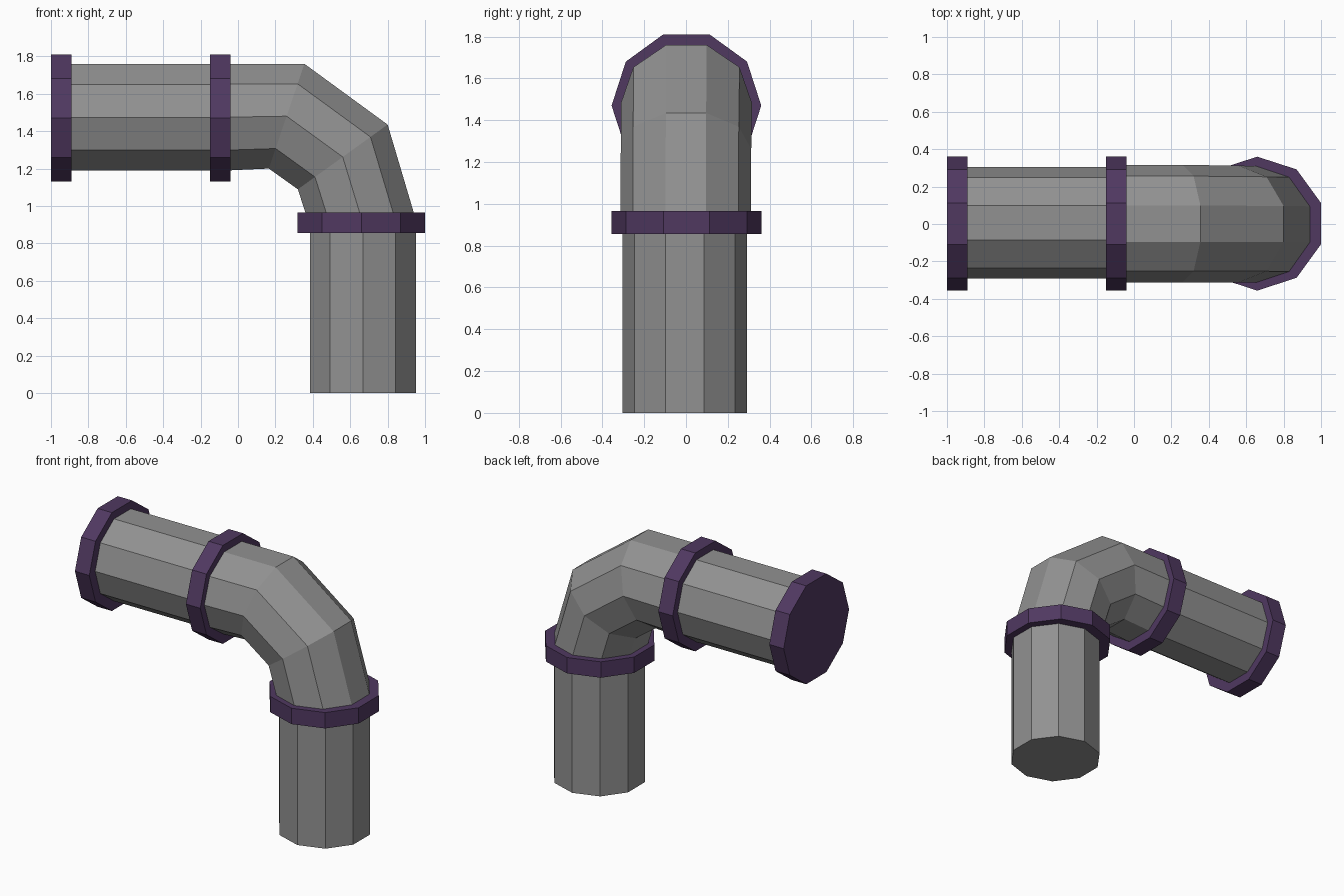
import bpy, bmesh, math
from mathutils import Vector

if "Cube" in bpy.data.objects:
    bpy.data.objects.remove(bpy.data.objects["Cube"])

SIDES = 10
APOTHEM = math.sin(math.radians(72))  # decagon flat distance for radius 1


def material(name, rgb):
    m = bpy.data.materials.new(name)
    m.diffuse_color = (*rgb, 1.0)
    m.use_nodes = True
    m.node_tree.nodes["Principled BSDF"].inputs["Base Color"].default_value = m.diffuse_color
    return m


steel = material("pipe grey", (0.285, 0.285, 0.285))
purple = material("collar purple", (0.080, 0.040, 0.118))


def loft(name, rings, mat):
    """Skin ten-sided rings; each ring = (centre, half-height vector across flats, y radius)."""
    bm = bmesh.new()
    loops = []
    for centre, half, ry in rings:
        c, h = Vector(centre), Vector(half) / APOTHEM
        loop = []
        for k in range(SIDES):
            a = 2 * math.pi * k / SIDES
            loop.append(bm.verts.new(c + h * math.sin(a) + Vector((0, ry * math.cos(a), 0))))
        loops.append(loop)
    for a, b in zip(loops, loops[1:]):
        for k in range(SIDES):
            n = (k + 1) % SIDES
            bm.faces.new((a[k], a[n], b[n], b[k]))
    bm.faces.new(loops[0])
    bm.faces.new(loops[-1])
    bmesh.ops.recalc_face_normals(bm, faces=bm.faces)
    me = bpy.data.meshes.new(name)
    bm.to_mesh(me)
    bm.free()
    me.materials.append(mat)
    ob = bpy.data.objects.new(name, me)
    bpy.context.collection.objects.link(ob)
    return ob


def along_x(name, x0, x1, y, z, r, mat):
    half = (0, 0, r * APOTHEM)
    loft(name, [((x0, y, z), half, r), ((x1, y, z), half, r)], mat)


def along_z(name, z0, z1, x, y, r, mat):
    half = (r * APOTHEM, 0, 0)
    loft(name, [((x, y, z0), half, r), ((x, y, z1), half, r)], mat)


# Straight pipes
along_x("horizontal_pipe", -0.95, -0.095, 0.007, 1.474, 0.299, steel)
along_z("vertical_pipe", 0.0, 0.91, 0.668, -0.006, 0.298, steel)

# Elbow bending from horizontal to vertical
loft("elbow", [
    ((-0.095, 0.002, 1.474), (0, 0, 0.286), 0.314),
    ((0.260, 0.002, 1.480), (0.095, 0, 0.280), 0.314),
    ((0.560, 0.000, 1.262), (0.240, 0, 0.173), 0.312),
    ((0.667, -0.002, 0.910), (0.289, 0, 0), 0.312),
], steel)

# Collars: end flange and the two joints
along_x("end_flange", -1.0, -0.89, 0.002, 1.47, 0.358, purple)
along_x("upper_collar", -0.15, -0.04, 0.002, 1.47, 0.358, purple)
along_z("lower_collar", 0.855, 0.965, 0.659, 0.002, 0.358, purple)
